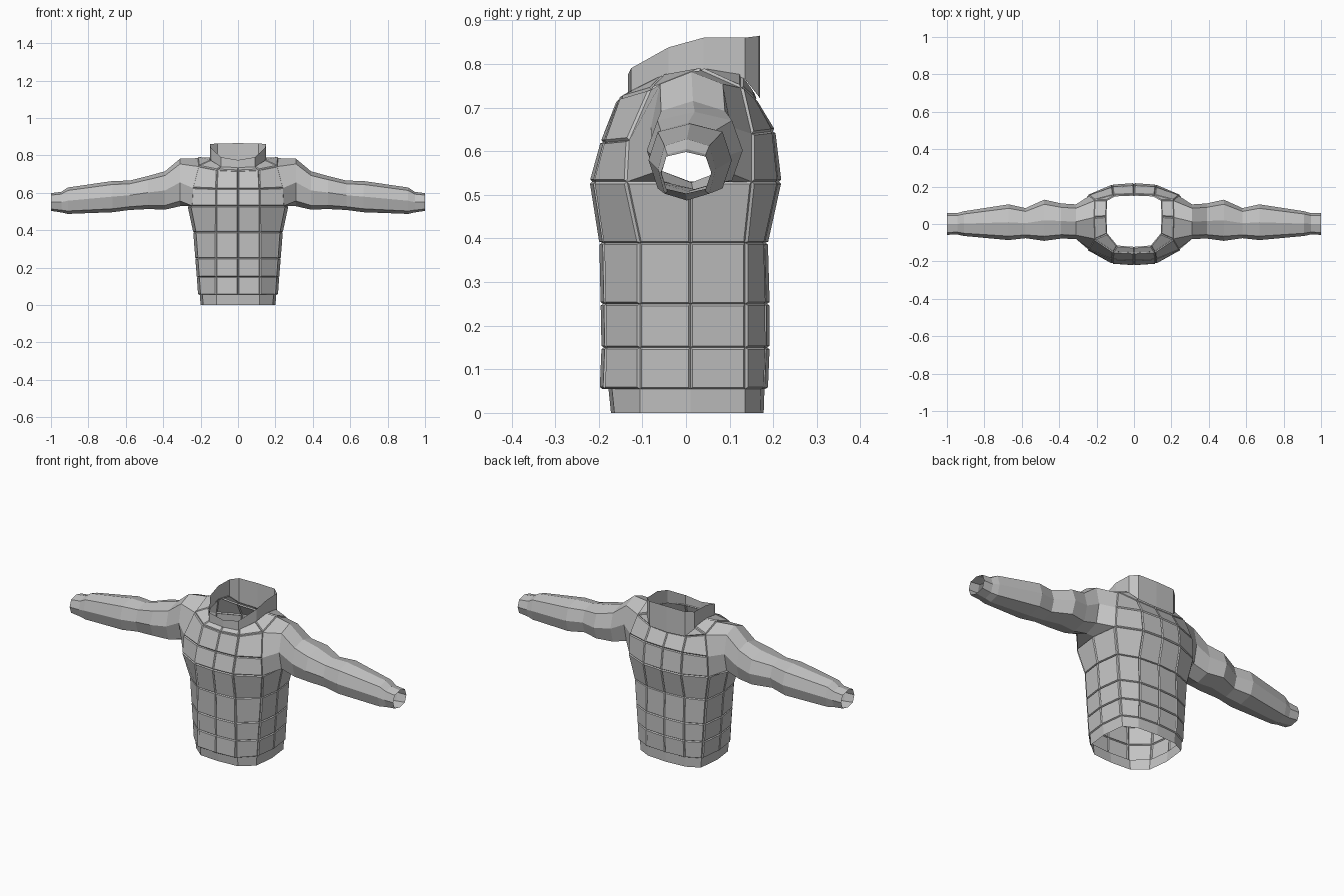
import bpy, bmesh, math

grey = bpy.data.materials.new("grey cloth")
grey.diffuse_color = (0.55, 0.55, 0.55, 1)


def finish(bm, name, panels=False):
    """Mirror the half mesh, optionally quilt it, and make an object."""
    geom = bm.verts[:] + bm.edges[:] + bm.faces[:]
    bmesh.ops.mirror(bm, geom=geom, axis='X', merge_dist=0.0005)
    bmesh.ops.remove_doubles(bm, verts=bm.verts[:], dist=0.0005)
    bmesh.ops.recalc_face_normals(bm, faces=bm.faces[:])
    # recalculation may choose either side on open cloth: make it face outward
    score = sum(f.normal.dot(f.calc_center_median() - CENTRE) * f.calc_area() for f in bm.faces)
    if score < 0:
        bmesh.ops.reverse_faces(bm, faces=bm.faces[:])
    if panels:
        bmesh.ops.inset_individual(bm, faces=bm.faces[:], thickness=0.004,
                                   depth=0.006, use_even_offset=True)
    mesh = bpy.data.meshes.new(name)
    bm.to_mesh(mesh)
    bm.free()
    mesh.materials.append(grey)
    ob = bpy.data.objects.new(name, mesh)
    bpy.context.collection.objects.link(ob)
    return ob


def loft(bm, rows, closed=False):
    """Quads between successive rows of points."""
    vs = [[bm.verts.new(p) for p in r] for r in rows]
    n = len(rows[0])
    for a, b in zip(vs, vs[1:]):
        for i in range(n if closed else n - 1):
            j = (i + 1) % n
            bm.faces.new((a[i], a[j], b[j], b[i]))


from mathutils import Vector
CENTRE = Vector((0, 0.01, 0.45))


def half_ring(z, front, back, side, cy0=-0.105, cy1=0.135, corner=0.93):
    """Half of the body outline, from centre front to centre back."""
    return [(0, front, z), (0.115, front + 0.008, z), (side * corner, cy0, z),
            (side, 0.01, z), (side * corner, cy1, z),
            (0.115, back - 0.008, z), (0, back, z)]


# Quilted body, hem upward to the armpit
body = [half_ring(0.055, -0.192, 0.182, 0.208),
        half_ring(0.15, -0.188, 0.186, 0.215),
        half_ring(0.25, -0.190, 0.186, 0.223),
        half_ring(0.39, -0.193, 0.182, 0.234),
        half_ring(0.53, -0.215, 0.213, 0.264, -0.135, 0.15)]

# Chest and back strips around the armholes
chest = [[(0, -0.215, 0.53), (0.115, -0.207, 0.53), (0.2455, -0.135, 0.53)],
         [(0, -0.19, 0.62), (0.115, -0.183, 0.62), (0.24, -0.13, 0.625)],
         [(0, -0.153, 0.715), (0.11, -0.147, 0.72), (0.21, -0.08, 0.74)],
         [(0, -0.122, 0.735), (0.09, -0.115, 0.738), (0.143, -0.05, 0.77)]]
back = [[(0.2455, 0.15, 0.53), (0.115, 0.205, 0.53), (0, 0.213, 0.53)],
        [(0.24, 0.15, 0.64), (0.115, 0.193, 0.645), (0, 0.199, 0.645)],
        [(0.21, 0.125, 0.745), (0.11, 0.152, 0.72), (0, 0.157, 0.715)],
        [(0.143, 0.125, 0.77), (0.10, 0.148, 0.738), (0, 0.15, 0.735)]]
# Shoulder top between neck and sleeve
shoulder = [[(0.143, -0.05, 0.77), (0.148, 0.04, 0.785), (0.143, 0.125, 0.77)],
            [(0.21, -0.08, 0.74), (0.215, 0.035, 0.785), (0.21, 0.125, 0.745)]]
bm = bmesh.new()
for rows in (body, chest, back, shoulder):
    loft(bm, rows)
bmesh.ops.remove_doubles(bm, verts=bm.verts[:], dist=0.001)
finish(bm, "quilted_body", panels=True)

# Plain hem band, set in under the bottom panels
bm = bmesh.new()
loft(bm, [half_ring(0.0, -0.172, 0.178, 0.200),
          half_ring(0.058, -0.178, 0.180, 0.205)])
finish(bm, "hem_band")

# Sleeves: the armhole outline, then eight-sided sections out to the cuff
armhole = [(0.264, 0.01, 0.53), (0.2455, -0.135, 0.53), (0.24, -0.13, 0.625),
           (0.21, -0.08, 0.74), (0.215, 0.035, 0.785), (0.21, 0.125, 0.745),
           (0.24, 0.15, 0.64), (0.2455, 0.15, 0.53)]
sections = [  # x, y front, y back, z bottom, z top
    (0.31, -0.08, 0.105, 0.528, 0.782),
    (0.39, -0.078, 0.11, 0.510, 0.715),
    (0.48, -0.09, 0.13, 0.513, 0.690),
    (0.58, -0.076, 0.085, 0.508, 0.665),
    (0.67, -0.086, 0.105, 0.496, 0.663),
    (0.91, -0.064, 0.068, 0.487, 0.628),
    (0.945, -0.056, 0.058, 0.495, 0.605),
    (1.0, -0.058, 0.058, 0.503, 0.598)]
rings = [armhole]
for x, y0, y1, z0, z1 in sections:
    ring = []
    for k in range(8):
        a = k * math.tau / 8
        # slightly squared octagon
        s = 1.1 if k % 2 else 1.0
        ring.append((x, (y0 + y1) / 2 - math.sin(a) * s * (y1 - y0) / 2,
                     (z0 + z1) / 2 - math.cos(a) * s * (z1 - z0) / 2))
    rings.append(ring)
bm = bmesh.new()
loft(bm, rings, closed=True)
finish(bm, "sleeves")

# Standing collar, high at the back and low at the front
outline = [(0, -0.133, 0.73, 0.775), (0.09, -0.126, 0.73, 0.79),
           (0.143, -0.04, 0.765, 0.838), (0.149, 0.04, 0.78, 0.86),
           (0.146, 0.135, 0.765, 0.86), (0.11, 0.167, 0.725, 0.864),
           (0, 0.17, 0.72, 0.865)]
bm = bmesh.new()
loft(bm, [[(x, y, z0) for x, y, z0, z1 in outline],
          [(x, y, z1) for x, y, z0, z1 in outline]])
finish(bm, "collar")
